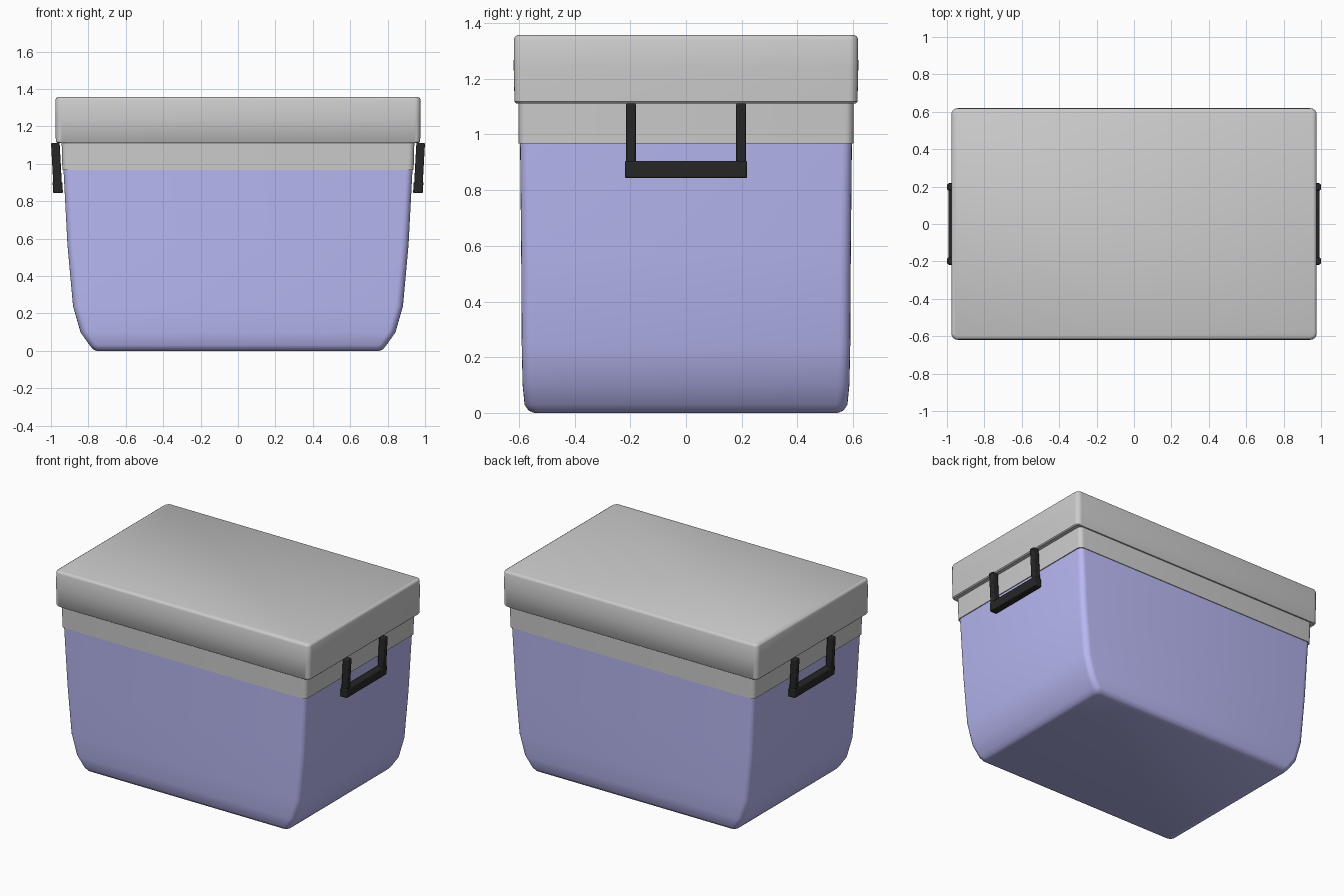
import bpy, bmesh, math

if "Cube" in bpy.data.objects:
    bpy.data.objects.remove(bpy.data.objects["Cube"])


def material(name, rgb):
    m = bpy.data.materials.new(name)
    m.diffuse_color = (*rgb, 1)
    m.use_nodes = True
    m.node_tree.nodes["Principled BSDF"].inputs["Base Color"].default_value = m.diffuse_color
    return m


BLUE = material("blue_plastic", (0.48, 0.48, 0.9))
BLACK = material("black_plastic", (0.02, 0.02, 0.02))


def finish(name, bm, mat=None, angle=40):
    bmesh.ops.recalc_face_normals(bm, faces=bm.faces)
    me = bpy.data.meshes.new(name)
    bm.to_mesh(me)
    bm.free()
    ob = bpy.data.objects.new(name, me)
    bpy.context.collection.objects.link(ob)
    if mat:
        me.materials.append(mat)
    bpy.ops.object.select_all(action='DESELECT')
    ob.select_set(True)
    bpy.context.view_layer.objects.active = ob
    bpy.ops.object.shade_smooth_by_angle(angle=math.radians(angle))
    return ob


def loft(name, sections, mat=None, steps=5):
    """Stack rounded rectangles given as (z, half x, half y, corner radius)."""
    bm = bmesh.new()
    rings = []
    for z, hx, hy, r in sections:
        ring = []
        for q, (sx, sy) in enumerate([(1, 1), (-1, 1), (-1, -1), (1, -1)]):
            for i in range(steps + 1):
                a = math.pi / 2 * (q + i / steps)
                ring.append(bm.verts.new((sx * (hx - r) + r * math.cos(a),
                                          sy * (hy - r) + r * math.sin(a), z)))
        rings.append(ring)
    n = len(rings[0])
    for lo, hi in zip(rings, rings[1:]):
        for i in range(n):
            j = (i + 1) % n
            bm.faces.new((lo[i], lo[j], hi[j], hi[i]))
    bm.faces.new(rings[0][::-1])
    bm.faces.new(rings[-1])
    return finish(name, bm, mat)


# Tub with tapered ends and a rounded foot
loft("tub", [(0.0, 0.755, 0.545, 0.03), (0.008, 0.775, 0.565, 0.035),
             (0.03, 0.793, 0.58, 0.04), (0.10, 0.842, 0.587, 0.04),
             (0.24, 0.882, 0.59, 0.04), (0.57, 0.912, 0.592, 0.04),
             (0.97, 0.933, 0.596, 0.035)], BLUE)

# Collar around the top of the tub
loft("collar", [(0.968, 0.939, 0.601, 0.03), (1.12, 0.943, 0.602, 0.03)])

# Lid with softened edges
loft("lid", [(1.112, 0.968, 0.611, 0.03), (1.118, 0.974, 0.616, 0.032),
             (1.24, 0.977, 0.619, 0.034), (1.342, 0.976, 0.618, 0.032),
             (1.352, 0.972, 0.614, 0.03), (1.358, 0.962, 0.604, 0.025)])


# Handles: a U of two arms and a grip, leaning out toward the top
def handle(name, side):
    bm = bmesh.new()
    boxes = [(-0.22, 0.22, 0.843, 0.905, 0.052),
             (-0.216, -0.18, 0.895, 1.112, 0.046),
             (0.18, 0.216, 0.895, 1.112, 0.046)]
    for y0, y1, z0, z1, depth in boxes:
        cube = bmesh.ops.create_cube(bm, size=1)["verts"]
        for v in cube:
            z = z0 if v.co.z < 0 else z1
            x = 0.962 + 0.055 * (z - 0.843) + v.co.x * depth
            v.co = (side * x, y0 if v.co.y < 0 else y1, z)
    ob = finish(name, bm, BLACK)
    bev = ob.modifiers.new("soft_edges", 'BEVEL')
    bev.width = 0.006
    bev.segments = 2


for side, label in ((1, "right"), (-1, "left")):
    handle(label + "_handle", side)
